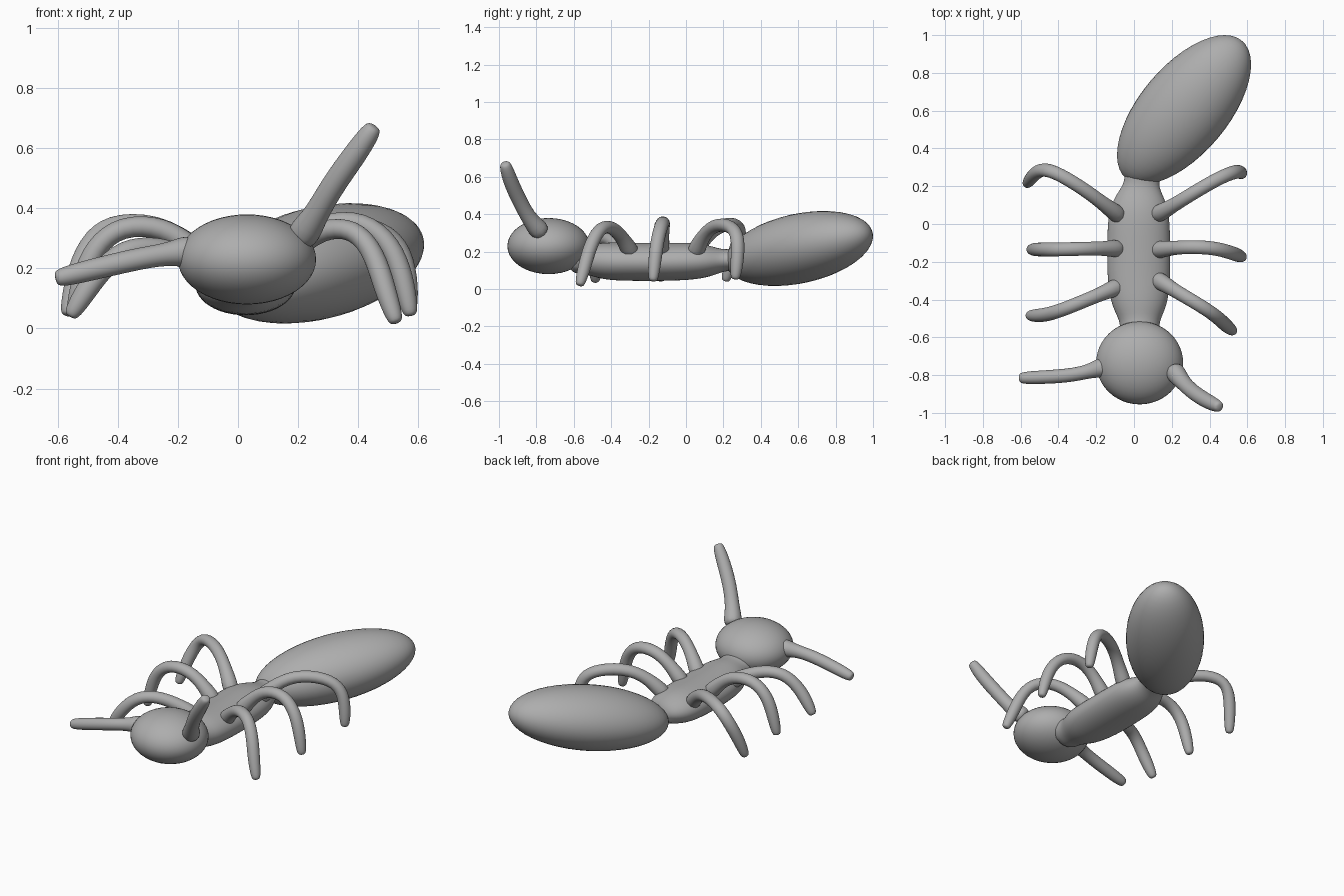
import bpy, bmesh, math
from mathutils import Vector, Matrix

if "Cube" in bpy.data.objects:
    bpy.data.objects.remove(bpy.data.objects["Cube"])

grey = bpy.data.materials.new("body grey")
grey.diffuse_color = (0.42, 0.42, 0.42, 1)
grey.use_nodes = True
grey.node_tree.nodes["Principled BSDF"].inputs["Base Color"].default_value = grey.diffuse_color


def finish(bm, name, levels):
    """Turn a bmesh into a smooth, subdivided object."""
    bmesh.ops.recalc_face_normals(bm, faces=bm.faces)
    for f in bm.faces:
        f.smooth = True
    me = bpy.data.meshes.new(name)
    bm.to_mesh(me)
    bm.free()
    me.materials.append(grey)
    ob = bpy.data.objects.new(name, me)
    bpy.context.collection.objects.link(ob)
    if levels:
        mod = ob.modifiers.new("rounding", 'SUBSURF')
        mod.levels = mod.render_levels = levels
    return ob


def ellipsoid(name, centre, radii, turn=0, tilt=0):
    """Ellipsoid tilted upwards, then turned about z."""
    bm = bmesh.new()
    m = (Matrix.Translation(centre) @ Matrix.Rotation(turn, 4, 'Z')
         @ Matrix.Rotation(-tilt, 4, 'Y') @ Matrix.Diagonal((*radii, 1))
         @ Matrix.Rotation(math.pi / 2, 4, 'Y'))
    bmesh.ops.create_uvsphere(bm, u_segments=40, v_segments=24, radius=1, matrix=m)
    return finish(bm, name, 0)


def tube(name, points, radii, ref=(0, 1, 0), sides=8):
    """Loft rings along a path; each radius is (sideways, upwards)."""
    bm = bmesh.new()
    pts = [Vector(p) for p in points]
    rings = []
    for i, (p, r) in enumerate(zip(pts, radii)):
        d = (pts[min(i + 1, len(pts) - 1)] - pts[max(i - 1, 0)]).normalized()
        u = d.cross(Vector(ref)).normalized()
        v = u.cross(d)
        ring = []
        for k in range(sides):
            a = math.tau * (k + 0.5) / sides
            ring.append(bm.verts.new(p + 1.06 * (u * math.cos(a) * r[0] + v * math.sin(a) * r[1])))
        rings.append(ring)
    for a, b in zip(rings, rings[1:]):
        for k in range(sides):
            bm.faces.new((a[k], a[(k + 1) % sides], b[(k + 1) % sides], b[k]))
    bm.faces.new(rings[0])
    bm.faces.new(rings[-1])
    return finish(bm, name, 2)


def limb(name, points, root=0.06, thick=0.038, tip=0.03):
    """Thin limb with a flared root and a rounded tip."""
    n = len(points)
    r = [root] + [thick] * (n - 2) + [tip]
    last = Vector(points[-1])
    d = (last - Vector(points[-2])).normalized()
    points = points + [tuple(last + d * 0.02)]
    r.append(tip * 0.6)
    tube(name, points, [(x, x) for x in r])


# Head and rear body
ellipsoid("head", (0.03, -0.735, 0.23), (0.23, 0.22, 0.15))
ellipsoid("abdomen", (0.265, 0.605, 0.217), (0.483, 0.234, 0.185),
          math.radians(50), math.radians(10))

# Middle body, narrowing to a neck and a waist
tube("thorax",
     [(0.03, -0.62, 0.18), (0.03, -0.53, 0.16), (0.03, -0.44, 0.15), (0.025, -0.3, 0.145),
      (0.025, -0.1, 0.145), (0.025, 0.06, 0.15), (0.035, 0.15, 0.15), (0.04, 0.22, 0.155),
      (0.05, 0.3, 0.16)],
     [(0.12, 0.1), (0.09, 0.075), (0.145, 0.1), (0.165, 0.1), (0.165, 0.1), (0.16, 0.098),
      (0.125, 0.075), (0.08, 0.05), (0.11, 0.07)], ref=(0, 0, 1), sides=12)

# Legs on the right side
limb("front_right_leg", [(0.1, -0.28, 0.17), (0.18, -0.33, 0.26), (0.28, -0.39, 0.335),
                         (0.39, -0.455, 0.335), (0.455, -0.505, 0.25), (0.49, -0.54, 0.13),
                         (0.522, -0.565, 0.035)])
limb("middle_right_leg", [(0.1, -0.14, 0.17), (0.18, -0.13, 0.27), (0.28, -0.12, 0.355),
                          (0.42, -0.125, 0.36), (0.51, -0.15, 0.28), (0.55, -0.165, 0.17),
                          (0.572, -0.175, 0.06)])
limb("rear_right_leg", [(0.1, 0.04, 0.17), (0.18, 0.08, 0.27), (0.29, 0.15, 0.35),
                        (0.45, 0.245, 0.34), (0.54, 0.28, 0.28), (0.565, 0.275, 0.16),
                        (0.57, 0.265, 0.07)])

# Legs on the left side
limb("front_left_leg", [(-0.06, -0.32, 0.16), (-0.15, -0.36, 0.23), (-0.27, -0.41, 0.275),
                        (-0.38, -0.455, 0.265), (-0.46, -0.48, 0.19), (-0.51, -0.485, 0.12),
                        (-0.55, -0.485, 0.055)])
limb("middle_left_leg", [(-0.06, -0.13, 0.17), (-0.15, -0.13, 0.27), (-0.25, -0.13, 0.34),
                         (-0.39, -0.135, 0.345), (-0.48, -0.135, 0.27), (-0.52, -0.135, 0.16),
                         (-0.545, -0.135, 0.06)])
limb("rear_left_leg", [(-0.06, 0.03, 0.17), (-0.14, 0.09, 0.27), (-0.27, 0.19, 0.35),
                       (-0.43, 0.285, 0.35), (-0.5, 0.29, 0.28), (-0.54, 0.25, 0.17),
                       (-0.565, 0.215, 0.06)])

# Feelers on the head
limb("left_feeler", [(-0.14, -0.75, 0.26), (-0.22, -0.775, 0.25), (-0.32, -0.8, 0.235),
                     (-0.45, -0.81, 0.205), (-0.59, -0.815, 0.17)], 0.07, 0.038, 0.035)
limb("right_feeler", [(0.2, -0.76, 0.29), (0.25, -0.83, 0.36), (0.31, -0.89, 0.47),
                      (0.39, -0.94, 0.58), (0.445, -0.965, 0.66)], 0.07, 0.042, 0.035)
